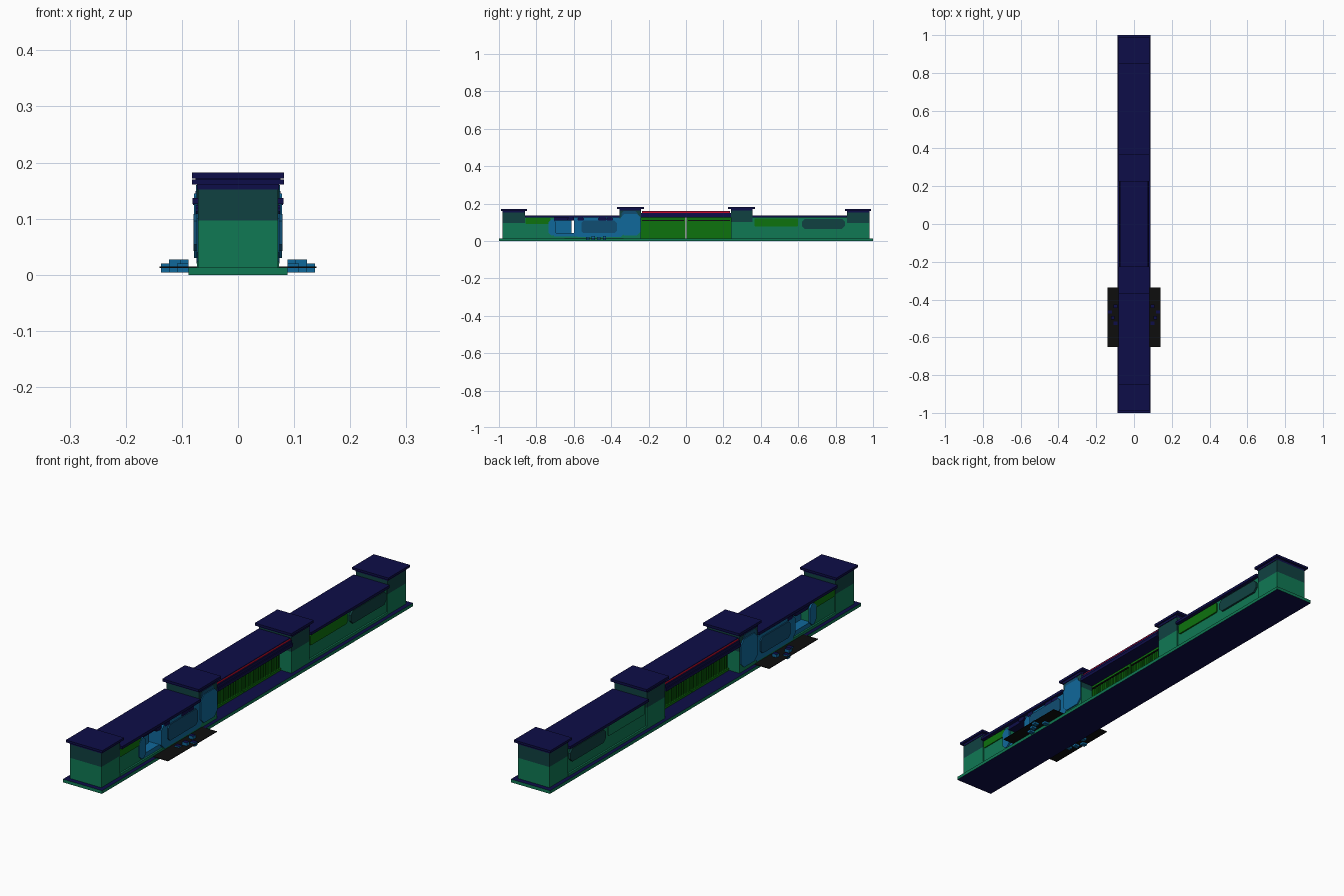
import bpy, bmesh, math, random

if "Cube" in bpy.data.objects:
    bpy.data.objects.remove(bpy.data.objects["Cube"])
random.seed(4)


def mat(name, r, g, b):
    m = bpy.data.materials.new(name)
    m.diffuse_color = (r, g, b, 1)
    m.use_nodes = True
    m.node_tree.nodes["Principled BSDF"].inputs["Base Color"].default_value = m.diffuse_color
    return m


TEAL = mat("teal stone", .005, .19, .088)
DTEAL = mat("dark teal", .005, .053, .053)
NAVY = mat("navy roof", .004, .004, .065)
GREEN = mat("green", .004, .17, .004)
BLUE = mat("blue", .005, .14, .33)
DBLUE = mat("deep blue", .005, .075, .17)
RED = mat("red trim", .58, .003, .02)
BLACK = mat("black", .004, .004, .004)


def finish(name, bm, *mats):
    bmesh.ops.recalc_face_normals(bm, faces=bm.faces)
    me = bpy.data.meshes.new(name)
    bm.to_mesh(me)
    bm.free()
    for m in mats:
        me.materials.append(m)
    ob = bpy.data.objects.new(name, me)
    bpy.context.collection.objects.link(ob)
    return ob


def box(name, x, y, z, *mats, rule=None):
    """Box from three (low, high) ranges; rule picks a material per face."""
    bm = bmesh.new()
    bmesh.ops.create_cube(bm, size=1)
    for v in bm.verts:
        v.co = [(r[0] + r[1]) / 2 + c * (r[1] - r[0]) for c, r in zip(v.co, (x, y, z))]
    if rule:
        bm.normal_update()
        for f in bm.faces:
            f.material_index = rule(f)
    return finish(name, bm, *mats)


def wide(name, w, y, z, *mats, rule=None):
    return box(name, (-w, w), y, z, *mats, rule=rule)


def plate(name, side, x, y, z, m, cut=.015):
    """Plate with cut corners lying on a side wall, from x[0] out to x[1]."""
    (a, b), (c, d), k = y, z, cut
    pts = [(a + k, c), (b - k, c), (b, c + k), (b, d - k),
           (b - k, d), (a + k, d), (a, d - k), (a, c + k)]
    bm = bmesh.new()
    f = bm.faces.new([bm.verts.new((side * x[0], p, q)) for p, q in pts])
    out = bmesh.ops.extrude_face_region(bm, geom=[f])["geom"]
    for v in out:
        if isinstance(v, bmesh.types.BMVert):
            v.co.x = side * x[1]
    return finish(name, bm, m)


def top_face(f):
    return 1 if f.normal.z > .5 else 0


# Base slab: teal edge, navy top and bottom
wide("base", .088, (-1, 1), (0, .013), TEAL, NAVY, rule=lambda f: int(abs(f.normal.z) > .5))

# End pillars, two-tone, with caps
for s in (-1, 1):
    y = sorted((s * .86, s * .98))
    cap = sorted((s * .85, s * .99))
    wide("end_pillar_lower", .071, y, (.013, .097), TEAL)
    wide("end_pillar_upper", .071, y, (.097, .152), DTEAL)
    wide("end_neck", .073, y, (.152, .161), NAVY)
    wide("end_cap", .082, cap, (.161, .170), NAVY)

# Middle pillars; the front one is blue on its sides
for s in (-1, 1):
    y = sorted((s * .24, s * .355))
    cap = sorted((s * .225, s * .37))
    wide("middle_pillar_lower", .073, y, (.013, .1), TEAL)
    wide("middle_pillar_upper", .073, y, (.1, .162), DTEAL)
    wide("middle_neck", .076, y, (.162, .172), NAVY)
    wide("middle_cap", .082, cap, (.172, .182), NAVY)

# Long low walls with stepped coping
wide("rear_wall", .066, (.355, .86), (.013, .126), TEAL)
wide("front_wall_end", .066, (-.86, -.705), (.013, .126), TEAL)
wide("front_wall_long", .066, (-.6, -.355), (.013, .126), BLUE)
for y in ((.355, .86), (-.86, -.355)):
    wide("wall_plinth", .073, y, (.013, .024), TEAL)
    wide("wall_coping", .081, y, (.126, .137), NAVY)

# Broken opening with an inner slab and a narrow slit
wide("opening_sill", .066, (-.705, -.6), (.013, .042), BLUE)
wide("opening_head", .066, (-.705, -.6), (.11, .126), NAVY)
wide("opening_slab", .025, (-.705, -.611), (.04, .112), BLUE)

for s in (-1, 1):
    # Rear wall side panels
    plate("rear_end_panel", s, (.064, .074), (.62, .85), (.065, .118), DTEAL)
    plate("rear_inner_panel", s, (.064, .072), (.365, .6), (.078, .121), GREEN if s > 0 else TEAL, .004)
    plate("front_end_panel", s, (.064, .070), (-.858, -.725), (.09, .122), GREEN, .004)
    # Blue broken sheets round the opening and over the pillar
    plate("blue_sheet", s, (.064, .074), (-.598, -.33), (.02, .12), BLUE, .02)
    plate("blue_sheet_inset", s, (.07, .079), (-.56, -.37), (.042, .108), DBLUE, .012)
    plate("opening_edge", s, (.064, .072), (-.735, -.695), (.03, .115), BLUE, .014)
    plate("pillar_sheet", s, (.07, .078), (-.35, -.243), (.03, .145), BLUE, .02)
    plate("pillar_sheet_top", s, (.07, .075), (-.345, -.26), (.12, .16), DBLUE, .012)
    # Small navy scraps on the blue sheets
    for i in range(5):
        y = random.uniform(-.7, -.4)
        plate("scrap", s, (.064, .0755), (y, y + .035), (.108, .124), NAVY, .005)
    # Rubble on the ground sheet
    for i in range(4):
        y = -.535 + .03 * i
        x = .088 + .014 * (i % 3)
        box("rubble", sorted((s * x, s * (x + .021))), (y, y + .018),
            (.004, .020 + .007 * (i % 2)), BLUE, NAVY, rule=top_face)

# Dark ground sheet beneath the broken part
wide("ground_sheet", .14, (-.65, -.335), (.0125, .0145), BLACK)

# Recessed centre wall in two halves, with slats and rails
for s in (-1, 1):
    y = sorted((s * .003, s * .24))
    wide("centre_wall", .018, y, (.013, .126), GREEN)
    wide("centre_foot", .026, y, (.013, .022), GREEN)
    wide("centre_rail", .024, sorted((s * .01, s * .235)), (.106, .111), BLACK)
    for i in range(14):
        c = s * (.014 + .0165 * i)
        wide("centre_slat", .022, (c - .004, c + .004), (.022, .104), GREEN)

# Centre roof with red trim
wide("centre_coping", .080, (-.24, .24), (.124, .137), NAVY)
wide("centre_coping_step", .076, (-.24, .24), (.137, .149), NAVY)
wide("red_trim", .071, (-.235, .235), (.149, .156), RED)
wide("centre_roof", .071, (-.235, .235), (.156, .159), NAVY)
